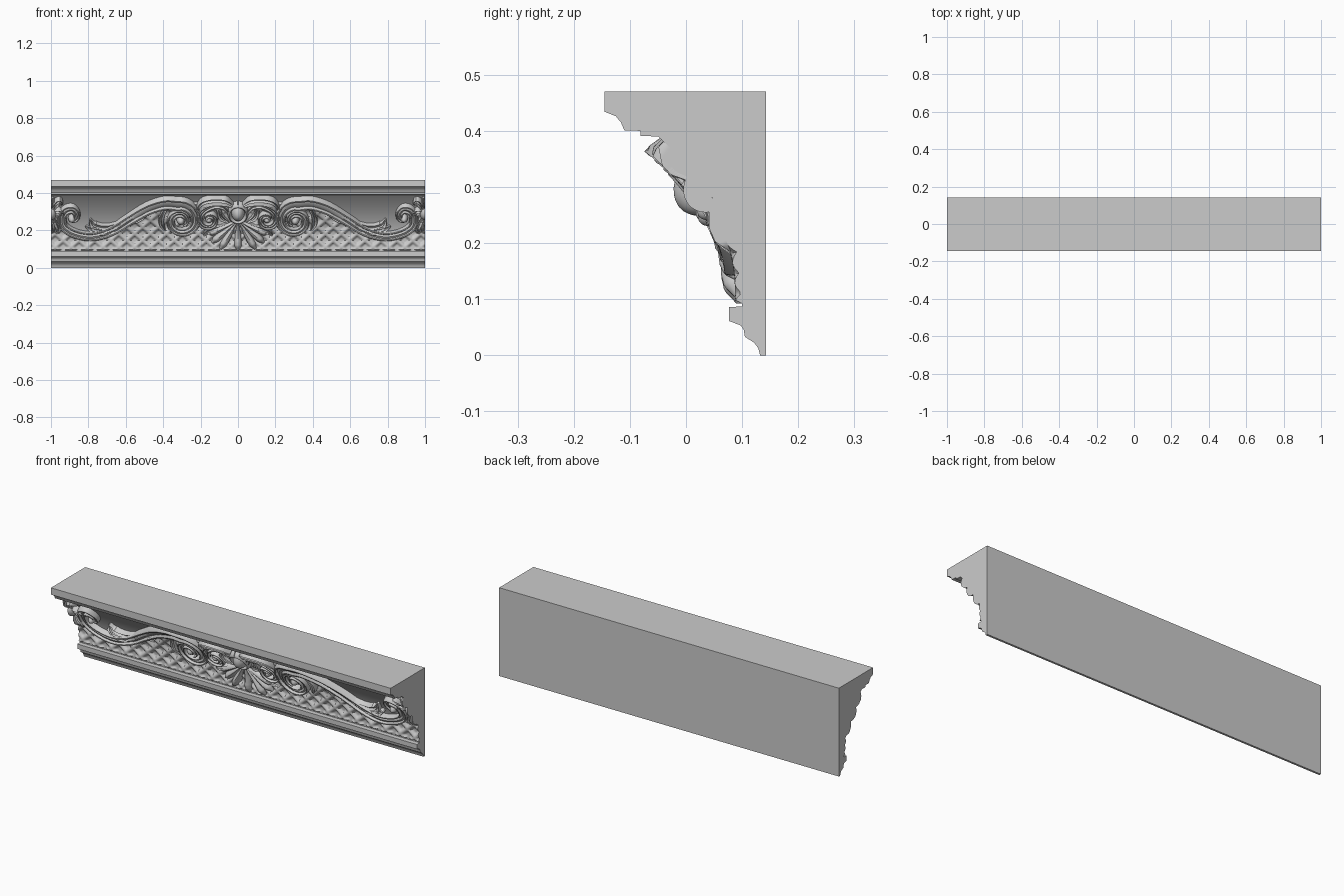
import bpy, bmesh, math
from mathutils import Vector

Z0, Z1 = 0.087, 0.39


def cove(z):
    return 0.1 - 0.15 * (max(0, z - 0.12) / 0.27) ** 2


def on_cove(x, z, h):
    # point at height h above the concave face
    z = min(max(z, Z0), Z1)
    slope = (cove(z + 0.002) - cove(z - 0.002)) / 0.004
    n = Vector((0, -1, slope)).normalized()
    p = Vector((min(x, 1.0), cove(z), z)) + n * h
    p.z = min(max(p.z, Z0), Z1)
    return p


def lerp_table(tab, t):
    f = min(max(t, 0), 1) * (len(tab) - 1)
    i = min(int(f), len(tab) - 2)
    return tab[i] + (tab[i + 1] - tab[i]) * (f - i)


def smooth_path(pts, steps=7):
    p = [Vector(q) for q in pts]
    p = [2 * p[0] - p[1]] + p + [2 * p[-1] - p[-2]]
    out = []
    for i in range(1, len(p) - 2):
        a, b, c, d = p[i - 1:i + 3]
        for k in range(steps):
            t = k / steps
            out.append(0.5 * (2 * b + (c - a) * t + (2 * a - 5 * b + 4 * c - d) * t * t
                              + (3 * b - a - 3 * c + d) * t ** 3))
    return out + [p[-2]]


def finish(bm, name, mirror=True, angle=40):
    bmesh.ops.recalc_face_normals(bm, faces=bm.faces)
    me = bpy.data.meshes.new(name)
    bm.to_mesh(me)
    bm.free()
    me.polygons.foreach_set("use_smooth", [True] * len(me.polygons))
    me.set_sharp_from_angle(angle=math.radians(angle))
    ob = bpy.data.objects.new(name, me)
    bpy.context.collection.objects.link(ob)
    if mirror:
        ob.modifiers.new("mirror", 'MIRROR').use_mirror_merge = False
    return ob


def skin(bm, rings, closed=True):
    vs = [[bm.verts.new(p) for p in r] for r in rings]
    n = len(vs[0])
    for a, b in zip(vs, vs[1:]):
        for j in range(n):
            k = (j + 1) % n
            bm.faces.new((a[j], a[k], b[k], b[j]))
    bm.faces.new(vs[0])
    bm.faces.new(vs[-1][::-1])


ROUND = [(1, -0.3)] + [(math.cos(math.pi * i / 8), math.sin(math.pi * i / 8)) for i in range(9)] + [(-1, -0.3)]
BAND = [(1, -0.3), (1, 0.6), (0.85, 0.95), (0.6, 0.95), (0.4, 0.6), (0, 0.75),
        (-0.4, 0.6), (-0.6, 0.95), (-0.85, 0.95), (-1, 0.6), (-1, -0.3)]
LEAF = [(1, -0.3), (1, 0.55), (0.8, 0.95), (0.45, 0.65), (0.2, 0.6), (0, 0.95),
        (-0.2, 0.6), (-0.45, 0.65), (-0.8, 0.95), (-1, 0.55), (-1, -0.3)]


def sweep(bm, pts, widths, heights, section=ROUND, steps=7):
    path = smooth_path(pts, steps)
    rings = []
    for i, p in enumerate(path):
        d = (path[min(i + 1, len(path) - 1)] - path[max(i - 1, 0)]).normalized()
        t = i / (len(path) - 1)
        w, h = lerp_table(widths, t), lerp_table(heights, t)
        rings.append([on_cove(p.x - d.y * w * a, p.y + d.x * w * a, h * b) for a, b in section])
    skin(bm, rings)


def boss(bm, x, z, rx, rz, h):
    rings = []
    for i in range(8):
        a = math.pi / 2 * i / 7.3
        r = math.cos(a)
        rings.append([on_cove(x + rx * r * math.cos(k * math.pi / 10),
                              z + rz * r * math.sin(k * math.pi / 10), h * math.sin(a)) for k in range(20)])
    skin(bm, rings)


def spiral(cx, cz, r0, r1, a0, a1, n):
    out = []
    for i in range(n + 1):
        t = i / n
        a = math.radians(a0 + (a1 - a0) * t)
        r = r0 + (r1 - r0) * t
        out.append((cx + r * math.cos(a), cz + r * math.sin(a)))
    return out


# moulding body: profile run along x, cove face carries the lattice relief
STEM = [(0.94, 0.28), (0.93, 0.225), (0.87, 0.185), (0.78, 0.17), (0.68, 0.2),
        (0.58, 0.265), (0.48, 0.325), (0.39, 0.353)]
stem_fine = smooth_path(STEM, 10)


def lattice_top(x):
    x = abs(x)
    if x < 0.39:
        return 0.35
    if x > 0.93:
        return 0.22
    return min(stem_fine, key=lambda p: abs(p.x - x)).y


def lattice(x, z, top):
    if z > top or z < Z0 + 0.006:
        return 0
    s = 0.085
    d = 1
    for v in ((x + z * 1.15) / s, (x - z * 1.15) / s):
        d = min(d, abs(v - round(v)))
    return 0.013 * max(0, 1 - (d / 0.27) ** 2)


LOW = [(0.143, 0), (0.132, 0), (0.129, 0.012), (0.122, 0.022), (0.105, 0.033), (0.103, 0.045),
       (0.098, 0.053), (0.077, 0.061), (0.077, 0.086)]
HIGH = [(-0.081, 0.391), (-0.081, 0.4), (-0.11, 0.401), (-0.116, 0.415), (-0.125, 0.426),
        (-0.145, 0.434), (-0.145, 0.47), (0.143, 0.47)]
bm = bmesh.new()
rings = []
NX, NZ = 330, 56
for i in range(NX + 1):
    x = -1 + 2 * i / NX
    top = lattice_top(x)
    ring = [Vector((x, y, z)) for y, z in LOW]
    for j in range(NZ + 1):
        z = Z0 + (Z1 - Z0) * j / NZ
        ring.append(on_cove(x, z, lattice(x, z, top)))
    rings.append(ring + [Vector((x, y, z)) for y, z in HIGH])
skin(bm, rings)
finish(bm, "moulding_body", mirror=False)

# long S-scroll: end curl, stem and large volute in one band
bm = bmesh.new()
curl = [(0.89, 0.262), (0.868, 0.268), (0.862, 0.295), (0.885, 0.322), (0.92, 0.315)]
volute = spiral(0.305, 0.26, 0.092, 0.022, 75, 600, 22)
sweep(bm, curl + STEM + volute,
      [0.014, 0.022, 0.024, 0.028, 0.032, 0.028, 0.024, 0.022, 0.021, 0.019, 0.016, 0.012],
      [0.022, 0.03, 0.03, 0.032, 0.032, 0.034, 0.034, 0.034, 0.034, 0.034, 0.036, 0.036], BAND)
boss(bm, 0.305, 0.26, 0.024, 0.024, 0.042)
boss(bm, 0.888, 0.268, 0.02, 0.02, 0.038)
finish(bm, "s_scroll")

# leaves growing from the stem
bm = bmesh.new()
for pts, w in [
    ([(0.56, 0.275), (0.64, 0.235), (0.71, 0.215), (0.77, 0.23), (0.79, 0.265)], 0.024),
    ([(0.62, 0.235), (0.69, 0.2), (0.76, 0.2), (0.815, 0.225)], 0.02),
    ([(0.44, 0.34), (0.5, 0.29), (0.53, 0.27), (0.6, 0.235)], 0.014),
    ([(0.37, 0.34), (0.40, 0.30), (0.41, 0.25), (0.39, 0.2)], 0.014),
]:
    sweep(bm, pts, [0.005, w * 0.7, w, w, 0.004], [0.01, 0.026, 0.028, 0.032, 0.016], LEAF)
finish(bm, "stem_leaves")

# central shell fan
bm = bmesh.new()
for k, length in enumerate((0.158, 0.158, 0.148, 0.132)):
    a = math.radians(-90 + k * 19)
    pts = [(0.035 * f + (length * f + 0.02) * math.cos(a) if k else 0,
            0.255 + (length * f + 0.005) * math.sin(a)) for f in (0, 0.35, 0.7, 1)]
    w = 0.02
    sweep(bm, pts, [0.005, 0.009, 0.013, 0.018, w, 0.019, 0.006],
          [0.018, 0.026, 0.03, 0.034, 0.036, 0.032, 0.01])
finish(bm, "shell_fan")

# central boss with collar
bm = bmesh.new()
boss(bm, 0, 0.3, 0.036, 0.042, 0.058)
sweep(bm, spiral(0, 0.3, 0.046, 0.046, -90, 90, 8), [0.011, 0.011], [0.036, 0.036])
finish(bm, "centre_boss")

# central curling leaves and side scrolls
bm = bmesh.new()
sweep(bm, [(0.03, 0.345), (0.07, 0.368), (0.13, 0.372), (0.185, 0.358), (0.21, 0.325), (0.195, 0.3)],
      [0.01, 0.02, 0.022, 0.02, 0.014, 0.008], [0.03, 0.038, 0.038, 0.036, 0.03, 0.02], LEAF)
sweep(bm, [(0.045, 0.3), (0.075, 0.335), (0.12, 0.345), (0.165, 0.33)]
      + spiral(0.155, 0.268, 0.055, 0.018, 50, -330, 14),
      [0.009, 0.016, 0.017, 0.016, 0.015, 0.01], [0.03, 0.036, 0.036, 0.036], BAND)
boss(bm, 0.155, 0.268, 0.02, 0.02, 0.042)
sweep(bm, [(0.05, 0.25), (0.085, 0.275), (0.1, 0.31), (0.085, 0.34)],
      [0.006, 0.016, 0.014, 0.004], [0.02, 0.034, 0.034, 0.02], LEAF)
sweep(bm, [(0.06, 0.235), (0.11, 0.215), (0.16, 0.195), (0.185, 0.175)],
      [0.006, 0.017, 0.017, 0.005], [0.02, 0.034, 0.03, 0.012], LEAF)
finish(bm, "centre_leaves")

# half rosette cut off at each end of the length
bm = bmesh.new()
boss(bm, 1.0, 0.295, 0.03, 0.034, 0.042)
for pts in (
    [(0.985, 0.32), (0.975, 0.35), (0.955, 0.365), (0.94, 0.345)],
    [(0.998, 0.325), (0.995, 0.35), (0.99, 0.38)],
    [(0.985, 0.275), (0.97, 0.245), (0.96, 0.215), (0.972, 0.185)],
    [(0.997, 0.265), (0.995, 0.23), (0.985, 0.19)],
    [(0.985, 0.3), (0.965, 0.31), (0.945, 0.3), (0.95, 0.275)],
):
    sweep(bm, pts, [0.007, 0.016, 0.017, 0.006], [0.02, 0.034, 0.034, 0.014], LEAF)
finish(bm, "end_rosette")
